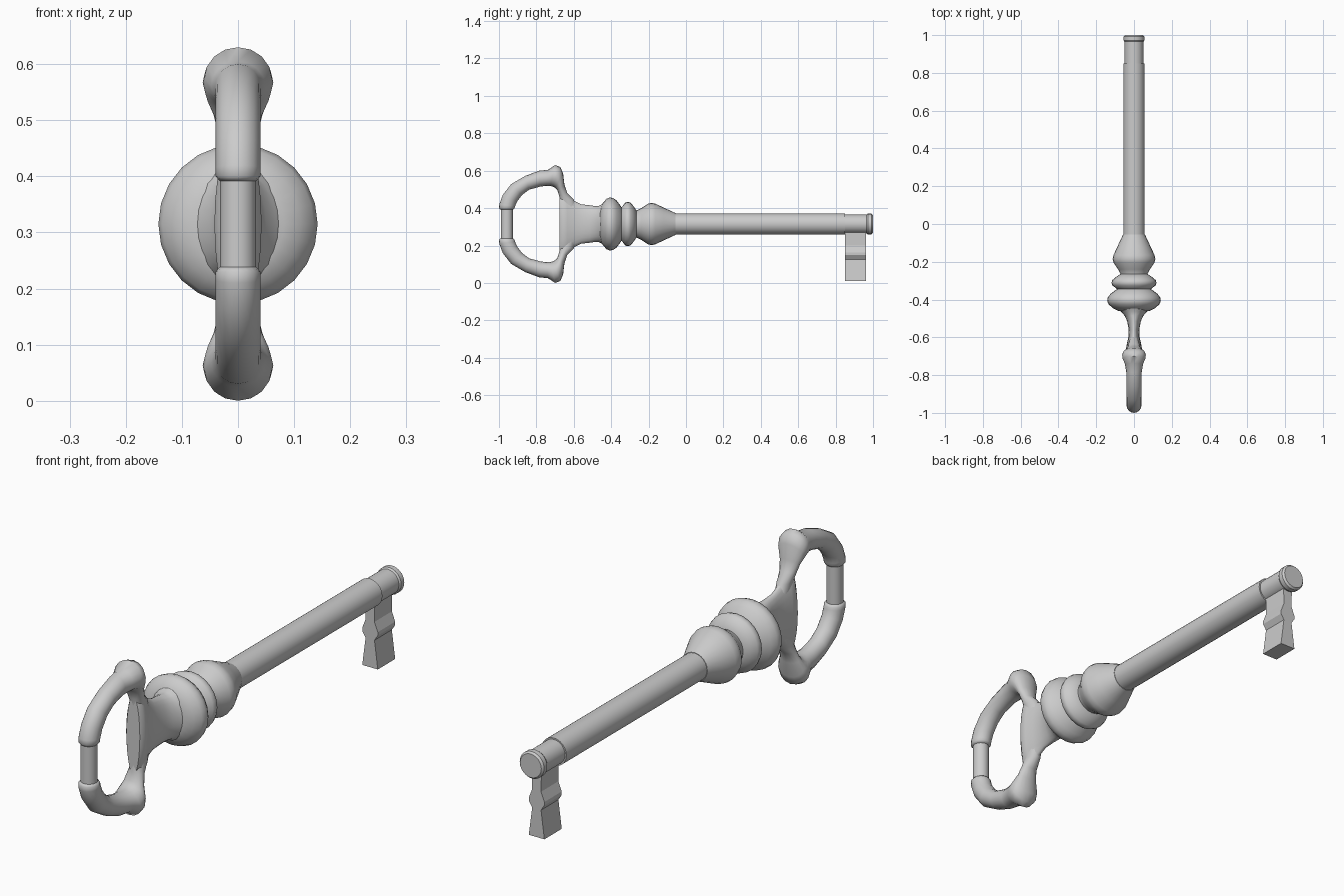
import bpy, bmesh, math
from mathutils import Vector

ZC = 0.315  # height of the key's axis


def loft(name, rings, smooth=35):
    """Skin a list of equal-length vertex rings and cap both ends."""
    bm = bmesh.new()
    vs = [[bm.verts.new(p) for p in r] for r in rings]
    n = len(vs[0])
    for a, b in zip(vs, vs[1:]):
        for i in range(n):
            j = (i + 1) % n
            bm.faces.new((a[i], a[j], b[j], b[i]))
    bm.faces.new(vs[0])
    bm.faces.new(vs[-1])
    bmesh.ops.recalc_face_normals(bm, faces=bm.faces)
    me = bpy.data.meshes.new(name)
    bm.to_mesh(me)
    bm.free()
    ob = bpy.data.objects.new(name, me)
    bpy.context.collection.objects.link(ob)
    if smooth:
        bpy.ops.object.select_all(action='DESELECT')
        bpy.context.view_layer.objects.active = ob
        ob.select_set(True)
        bpy.ops.object.shade_smooth_by_angle(angle=math.radians(smooth))
    return ob


def ellipse(centre, u, v, n):
    """Ring of n points around centre with half axes u and v."""
    return [centre + u * math.cos(2 * math.pi * i / n) + v * math.sin(2 * math.pi * i / n)
            for i in range(n)]


def along_y(name, profile, n, smooth=35):
    """Loft (y, x radius, z radius) sections along the key axis."""
    return loft(name, [ellipse(Vector((0, y, ZC)), Vector((rx, 0, 0)), Vector((0, 0, rz)), n)
                       for y, rx, rz in profile], smooth)


def lathe(name, profile, n=24, smooth=35):
    return along_y(name, [(y, r, r) for y, r in profile], n, smooth)


# Shaft, thinner tip and end bead
lathe("shaft", [(-0.08, 0.056), (0.85, 0.056)])
lathe("shaft_tip", [(0.84, 0.05), (0.965, 0.05), (0.972, 0.055), (0.992, 0.055), (1.0, 0.048)])

# Turned collar: bulb, small ring, large ring
lathe("collar_bulb", [(-0.055, 0.058), (-0.075, 0.067), (-0.12, 0.088), (-0.165, 0.109),
                      (-0.185, 0.113), (-0.205, 0.108), (-0.24, 0.084), (-0.265, 0.072),
                      (-0.29, 0.07)], smooth=50)
lathe("collar_small_ring", [(-0.265, 0.072), (-0.28, 0.095), (-0.297, 0.115), (-0.31, 0.119),
                            (-0.325, 0.115), (-0.34, 0.095), (-0.352, 0.082)], smooth=60)
lathe("collar_large_ring", [(-0.34, 0.082), (-0.352, 0.1), (-0.37, 0.125), (-0.39, 0.139),
                            (-0.407, 0.142), (-0.425, 0.135), (-0.445, 0.112), (-0.46, 0.082)],
      smooth=60)

# Flattened stem that flares into the bow
along_y("bow_stem", [(-0.44, 0.09, 0.11), (-0.465, 0.068, 0.097), (-0.485, 0.05, 0.096),
                     (-0.515, 0.036, 0.1), (-0.56, 0.028, 0.105), (-0.6, 0.03, 0.125),
                     (-0.635, 0.038, 0.155), (-0.66, 0.042, 0.165), (-0.675, 0.03, 0.16)], 24, 50)

# Bow arms: sections given by outer (y, d), inner (y, d) and x radius, d = offset from axis
ARM = [(-0.57, 0.05, -0.673, 0.05, 0.024),
       (-0.60, 0.13, -0.675, 0.12, 0.028),
       (-0.635, 0.167, -0.678, 0.15, 0.034),
       (-0.65, 0.21, -0.688, 0.182, 0.044),
       (-0.657, 0.27, -0.70, 0.194, 0.058),
       (-0.672, 0.305, -0.712, 0.2, 0.063),
       (-0.70, 0.315, -0.725, 0.203, 0.06),
       (-0.738, 0.29, -0.745, 0.204, 0.048),
       (-0.785, 0.285, -0.78, 0.2, 0.041),
       (-0.86, 0.257, -0.84, 0.183, 0.04),
       (-0.935, 0.213, -0.877, 0.155, 0.04),
       (-0.98, 0.155, -0.903, 0.12, 0.04),
       (-0.998, 0.105, -0.914, 0.095, 0.04),
       (-1.0, 0.085, -0.916, 0.085, 0.04),
       (-0.993, 0.077, -0.923, 0.077, 0.033)]
for side, s in (("upper", 1), ("lower", -1)):
    rings = []
    for yo, do, yi, di, rx in ARM:
        o, i = Vector((0, yo, ZC + s * do)), Vector((0, yi, ZC + s * di))
        rings.append(ellipse((o + i) / 2, Vector((rx, 0, 0)), (o - i) / 2, 16))
    loft("bow_arm_" + side, rings, 50)

# Thin bar closing the bow
loft("bow_bar", [ellipse(Vector((0, -0.958, ZC + d)), Vector((0.032, 0, 0)),
                         Vector((0, 0.032, 0)), 16) for d in (-0.1, 0.1)])

# Key bit with a ridge halfway down
BIT = [(0.29, 0.022), (0.2, 0.02), (0.162, 0.035), (0.148, 0.035), (0.125, 0.02), (0.01, 0.035)]
loft("key_bit", [[Vector((-x, 0.85, z)), Vector((x, 0.85, z)),
                  Vector((x, 0.962, z)), Vector((-x, 0.962, z))] for z, x in BIT], 20)
